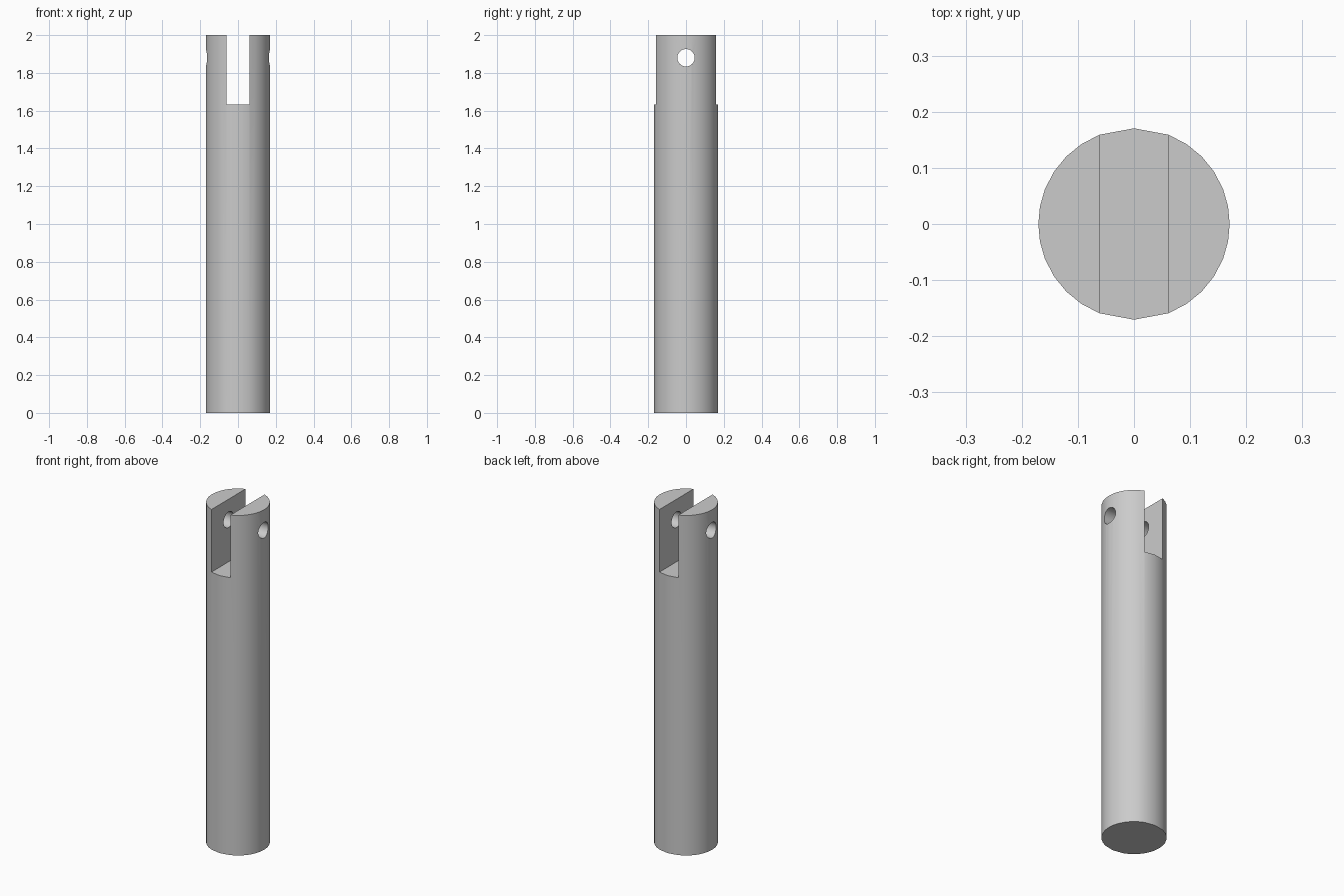
import bpy
import bmesh
from math import radians, cos, sin, pi

if "Cube" in bpy.data.objects:
    bpy.data.objects.remove(bpy.data.objects["Cube"], do_unlink=True)

RADIUS, HEIGHT = 0.1705, 2.0
SLOT_HALF, SLOT_FLOOR = 0.0615, 1.632
HOLE_RADIUS, HOLE_Z = 0.046, 1.88

# Plain grey metal
metal = bpy.data.materials.new("grey metal")
metal.use_nodes = True
colour = (0.6, 0.6, 0.6, 1)
metal.diffuse_color = colour
metal.node_tree.nodes["Principled BSDF"].inputs["Base Color"].default_value = colour


def cut(target, cutter):
    """Subtract the cutter from the target, then discard the cutter."""
    cutter.hide_render = True
    mod = target.modifiers.new("cut", "BOOLEAN")
    mod.operation = "DIFFERENCE"
    mod.solver = "EXACT"
    mod.object = cutter
    bpy.ops.object.select_all(action="DESELECT")
    bpy.context.view_layer.objects.active = target
    target.select_set(True)
    bpy.ops.object.modifier_apply(modifier=mod.name)
    bpy.data.objects.remove(cutter, do_unlink=True)


# Round rod: one coarse facet either side of the front and back centre lines
quadrant = [0, 10.5, 21, 33, 45, 57, 69]
half = quadrant + [90] + [180 - a for a in reversed(quadrant[1:])]
angles = [radians(a + turn) for turn in (0, 180) for a in half]

bm = bmesh.new()
base = bm.faces.new([bm.verts.new((RADIUS * cos(a), RADIUS * sin(a), 0)) for a in angles])
top = bmesh.ops.extrude_face_region(bm, geom=[base], use_keep_orig=True)
verts = [g for g in top["geom"] if isinstance(g, bmesh.types.BMVert)]
bmesh.ops.translate(bm, verts=verts, vec=(0, 0, HEIGHT))
bmesh.ops.recalc_face_normals(bm, faces=bm.faces)
mesh = bpy.data.meshes.new("clevis_rod")
bm.to_mesh(mesh)
bm.free()
mesh.materials.append(metal)
rod = bpy.data.objects.new("clevis_rod", mesh)
bpy.context.collection.objects.link(rod)

# Slot running front to back through the top
bpy.ops.mesh.primitive_cube_add(size=1, location=(0, 0, SLOT_FLOOR + 0.5))
slot = bpy.context.object
slot.name = "slot_cutter"
slot.scale = (2 * SLOT_HALF, 1, 1)
bpy.context.view_layer.update()
cut(rod, slot)

# Pin hole running side to side through both prongs
bpy.ops.mesh.primitive_cylinder_add(vertices=32, radius=HOLE_RADIUS, depth=1,
                                    location=(0, 0, HOLE_Z), rotation=(0, pi / 2, 0))
hole = bpy.context.object
hole.name = "pin_hole_cutter"
bpy.context.view_layer.update()
cut(rod, hole)

# Smooth round walls, crisp rims
bpy.ops.object.shade_smooth_by_angle(angle=radians(30))
